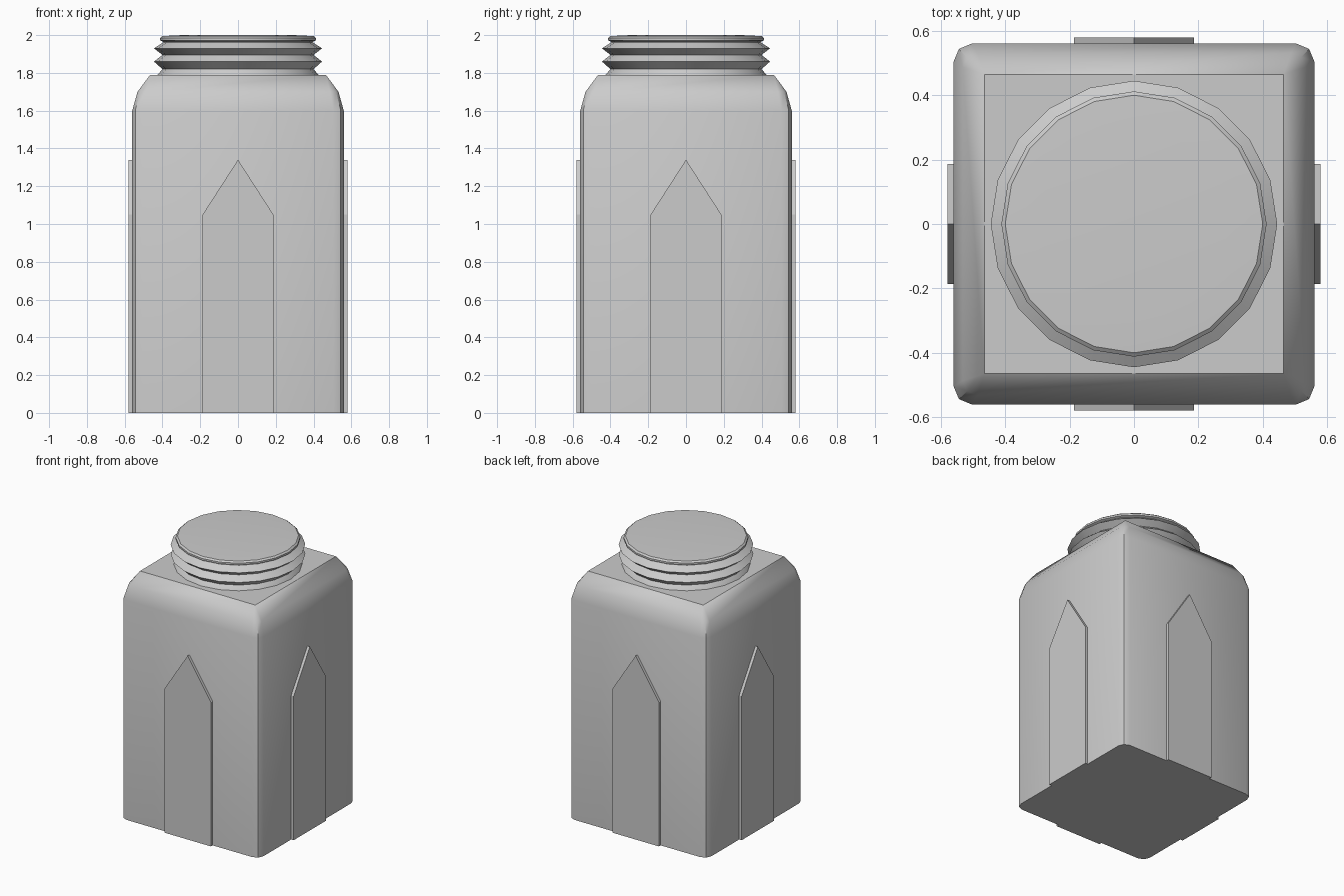
import bpy, bmesh
from math import sin, cos, pi, radians

if "Cube" in bpy.data.objects:
    bpy.data.objects.remove(bpy.data.objects["Cube"])


def make_object(name, bm, smooth_angle=None):
    bmesh.ops.remove_doubles(bm, verts=bm.verts, dist=0.0005)
    bmesh.ops.recalc_face_normals(bm, faces=bm.faces)
    mesh = bpy.data.meshes.new(name)
    bm.to_mesh(mesh)
    bm.free()
    obj = bpy.data.objects.new(name, mesh)
    bpy.context.collection.objects.link(obj)
    if smooth_angle:
        bpy.ops.object.select_all(action='DESELECT')
        obj.select_set(True)
        bpy.context.view_layer.objects.active = obj
        bpy.ops.object.shade_smooth_by_angle(angle=radians(smooth_angle))
    return obj


def loft(name, rings, smooth_angle):
    """Skin a stack of equal-length point rings and cap both ends."""
    bm = bmesh.new()
    loops = [[bm.verts.new(p) for p in ring] for ring in rings]
    n = len(loops[0])
    for a, b in zip(loops, loops[1:]):
        for i in range(n):
            j = (i + 1) % n
            bm.faces.new((a[i], a[j], b[j], b[i]))
    bm.faces.new(loops[0][::-1])
    bm.faces.new(loops[-1])
    return make_object(name, bm, smooth_angle)


def square_ring(half, r, z):
    pts = []
    for q in range(4):
        mid = pi / 4 + q * pi / 2
        cx = (half - r) * (1 if cos(mid) > 0 else -1)
        cy = (half - r) * (1 if sin(mid) > 0 else -1)
        for da in (-pi / 4, 0, pi / 4):
            pts.append((cx + r * cos(mid + da), cy + r * sin(mid + da), z))
    return pts


def circle_ring(r, z, n=20):
    return [(r * cos(2 * pi * i / n), r * sin(2 * pi * i / n), z) for i in range(n)]


# Square jar body with rounded edges and sloped shoulder
loft("jar_body", [square_ring(*s) for s in (
    (0.56, 0.055, 0), (0.56, 0.055, 1.6), (0.532, 0.045, 1.70), (0.465, 0.0, 1.79))], 40)

# Threaded neck
loft("threaded_neck", [circle_ring(*s) for s in (
    (0.43, 1.78), (0.425, 1.79), (0.40, 1.82), (0.445, 1.86), (0.40, 1.895),
    (0.445, 1.93), (0.395, 1.962), (0.39, 1.975))], 30)

# Flat lid with a bevelled rim
loft("lid", [circle_ring(*s) for s in (
    (0.39, 1.962), (0.412, 1.972), (0.412, 1.985), (0.40, 1.995), (0.295, 2.0))], 30)

# Raised pointed panel on each side
outline = [(-0.187, 0), (0.187, 0), (0.187, 1.05), (0, 1.34), (-0.187, 1.05)]
for k, side in enumerate(("front", "right", "back", "left")):
    bm = bmesh.new()
    c, s = cos(k * pi / 2), sin(k * pi / 2)
    rings = [[bm.verts.new((x * c - y * s, x * s + y * c, z)) for x, z in outline]
             for y in (-0.55, -0.58)]
    for i in range(5):
        j = (i + 1) % 5
        bm.faces.new((rings[0][i], rings[0][j], rings[1][j], rings[1][i]))
    bm.faces.new(rings[0])
    bm.faces.new(rings[1])
    make_object(side + "_panel", bm)
